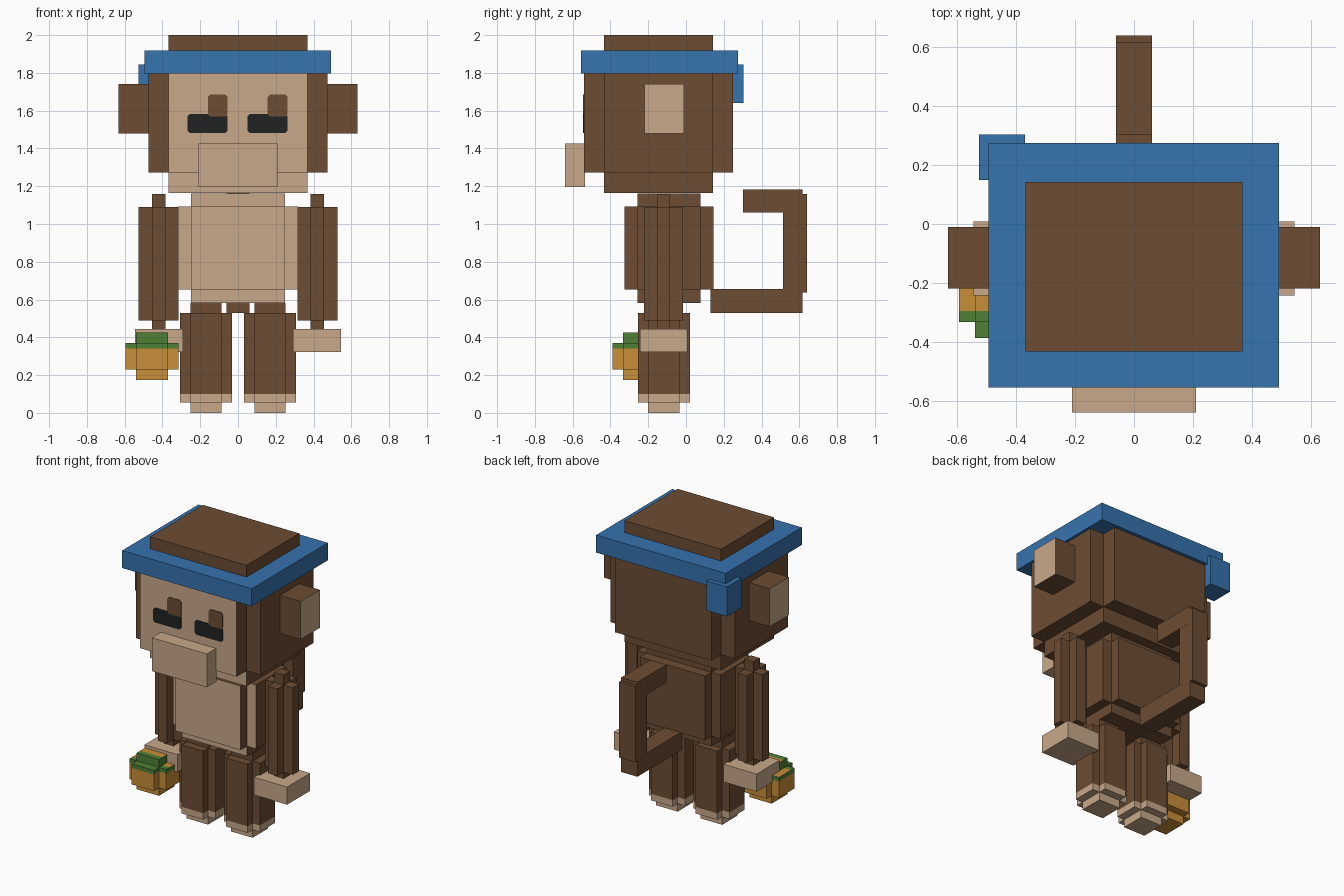
import bpy, bmesh
from mathutils import Vector

default_cube = bpy.data.objects.get("Cube")
if default_cube:
    bpy.data.objects.remove(default_cube, do_unlink=True)


def material(name, hex_code):
    """Flat material from an sRGB hex code."""
    srgb = [int(hex_code[i:i + 2], 16) / 255 for i in (0, 2, 4)]
    linear = [c / 12.92 if c <= 0.04045 else ((c + 0.055) / 1.055) ** 2.4 for c in srgb]
    mat = bpy.data.materials.new(name)
    mat.use_nodes = True
    mat.diffuse_color = (*linear, 1)
    bsdf = next(n for n in mat.node_tree.nodes if n.type == 'BSDF_PRINCIPLED')
    bsdf.inputs["Base Color"].default_value = (*linear, 1)
    return mat


BROWN = material("brown fur", "6D4D33")
CREAM = material("cream skin", "C8A98A")
BLUE = material("blue cloth", "3673AF")
BLACK = material("eye black", "212424")
ORANGE = material("orange fruit", "C88E38")
GREEN = material("green leaf", "4E8034")


def add_box(bm, lo, hi):
    lo, hi = Vector(lo), Vector(hi)
    verts = bmesh.ops.create_cube(bm, size=1)["verts"]
    bmesh.ops.scale(bm, vec=hi - lo, verts=verts)
    bmesh.ops.translate(bm, vec=(lo + hi) / 2, verts=verts)


def finish(name, bm, mats, rule=None, cuts=()):
    """Cut along (axis, position) planes, then colour each face by the rule."""
    for axis, pos in cuts:
        normal = Vector([float(i == axis) for i in range(3)])
        geom = bm.verts[:] + bm.edges[:] + bm.faces[:]
        bmesh.ops.bisect_plane(bm, geom=geom, plane_co=normal * pos, plane_no=normal)
    bm.normal_update()
    if rule:
        for f in bm.faces:
            f.material_index = int(rule(f.calc_center_median(), f.normal))
    mesh = bpy.data.meshes.new(name)
    bm.to_mesh(mesh)
    bm.free()
    for m in mats:
        mesh.materials.append(m)
    obj = bpy.data.objects.new(name, mesh)
    bpy.context.scene.collection.objects.link(obj)
    return obj


def box(name, lo, hi, *mats, rule=None):
    bm = bmesh.new()
    add_box(bm, lo, hi)
    return finish(name, bm, mats, rule)


def stepped(name, lo, hi, inset, *mats, rule=None, cuts=()):
    """Stepped block: three boxes, each at full size along a single axis."""
    bm = bmesh.new()
    for axis in range(3):
        step = Vector([0 if i == axis else inset for i in range(3)])
        add_box(bm, Vector(lo) + step, Vector(hi) - step)
    return finish(name, bm, mats, rule, cuts)


def plate(name, x0, x1, z0, z1, mat, c=0.012):
    """Thin plate with clipped corners, lying on the face."""
    outline = [(x0 + c, z0), (x1 - c, z0), (x1, z0 + c), (x1, z1 - c),
               (x1 - c, z1), (x0 + c, z1), (x0, z1 - c), (x0, z0 + c)]
    bm = bmesh.new()
    front = bm.faces.new([bm.verts.new((x, -0.544, z)) for x, z in outline])
    sides = bmesh.ops.extrude_face_region(bm, geom=[front])["geom"]
    bmesh.ops.translate(bm, vec=(0, 0.006, 0),
                        verts=[v for v in sides if isinstance(v, bmesh.types.BMVert)])
    bmesh.ops.recalc_face_normals(bm, faces=bm.faces[:])
    return finish(name, bm, [mat])


# Head with a pale face
stepped("head", (-0.475, -0.54, 1.165), (0.475, 0.25, 2.0), 0.107, BROWN, CREAM,
        rule=lambda p, n: n.y < -0.5 and abs(p.x) < 0.368 and p.z < 1.85,
        cuts=((0, -0.368), (0, 0.368), (2, 1.85)))
box("muzzle", (-0.21, -0.64, 1.195), (0.21, -0.535, 1.425), CREAM)
for side, x in (("right", -0.267), ("left", 0.05)):
    plate(side + "_brow", x + 0.107, x + 0.212, 1.57, 1.685, BROWN)
    plate(side + "_eye", x, x + 0.212, 1.482, 1.582, BLACK)

# Headband and its knot
box("headband", (-0.495, -0.555, 1.797), (0.493, 0.275, 1.918), BLUE)
box("headband_knot", (-0.527, 0.15, 1.64), (-0.37, 0.305, 1.845), BLUE)

# Torso with a pale front
stepped("torso", (-0.317, -0.325, 0.583), (0.317, 0.145, 1.162), 0.069, BROWN, CREAM,
        rule=lambda p, n: n.y < -0.5)

# Ears, arms, hands and legs on both sides
for side, s in (("left", 1), ("right", -1)):
    def span(inner, outer):
        return sorted((s * inner, s * outer))

    a, b = span(0.46, 0.632)
    box(side + "_ear", (a, -0.22, 1.478), (b, -0.01, 1.74), BROWN, CREAM,
        rule=lambda p, n: n.x * s > 0.5)
    a, b = span(0.315, 0.526)
    stepped(side + "_arm", (a, -0.223, 0.42), (b, -0.015, 1.16), 0.07, BROWN)
    a, b = span(0.291, 0.545)
    box(side + "_hand", (a, -0.243, 0.323), (b, 0.008, 0.445), CREAM)
    a, b = span(0.033, 0.307)
    stepped(side + "_leg", (a, -0.255, 0.0), (b, 0.02, 0.583), 0.055, BROWN, CREAM,
            rule=lambda p, n: p.z < 0.1, cuts=((2, 0.1),))

# Hooked tail
box("tail_base", (-0.062, 0.13, 0.53), (0.062, 0.618, 0.655), BROWN)
box("tail_upright", (-0.0615, 0.514, 0.638), (0.0615, 0.64, 1.16), BROWN)
box("tail_tip", (-0.062, 0.302, 1.06), (0.062, 0.618, 1.182), BROWN)

# Fruit with a green rim, held in the right hand
stepped("fruit", (-0.595, -0.388, 0.174), (-0.315, -0.108, 0.425), 0.055, ORANGE, GREEN,
        rule=lambda p, n: p.z > 0.342 and not (n.z > 0.5 and p.y > -0.295),
        cuts=((2, 0.342), (1, -0.295)))
